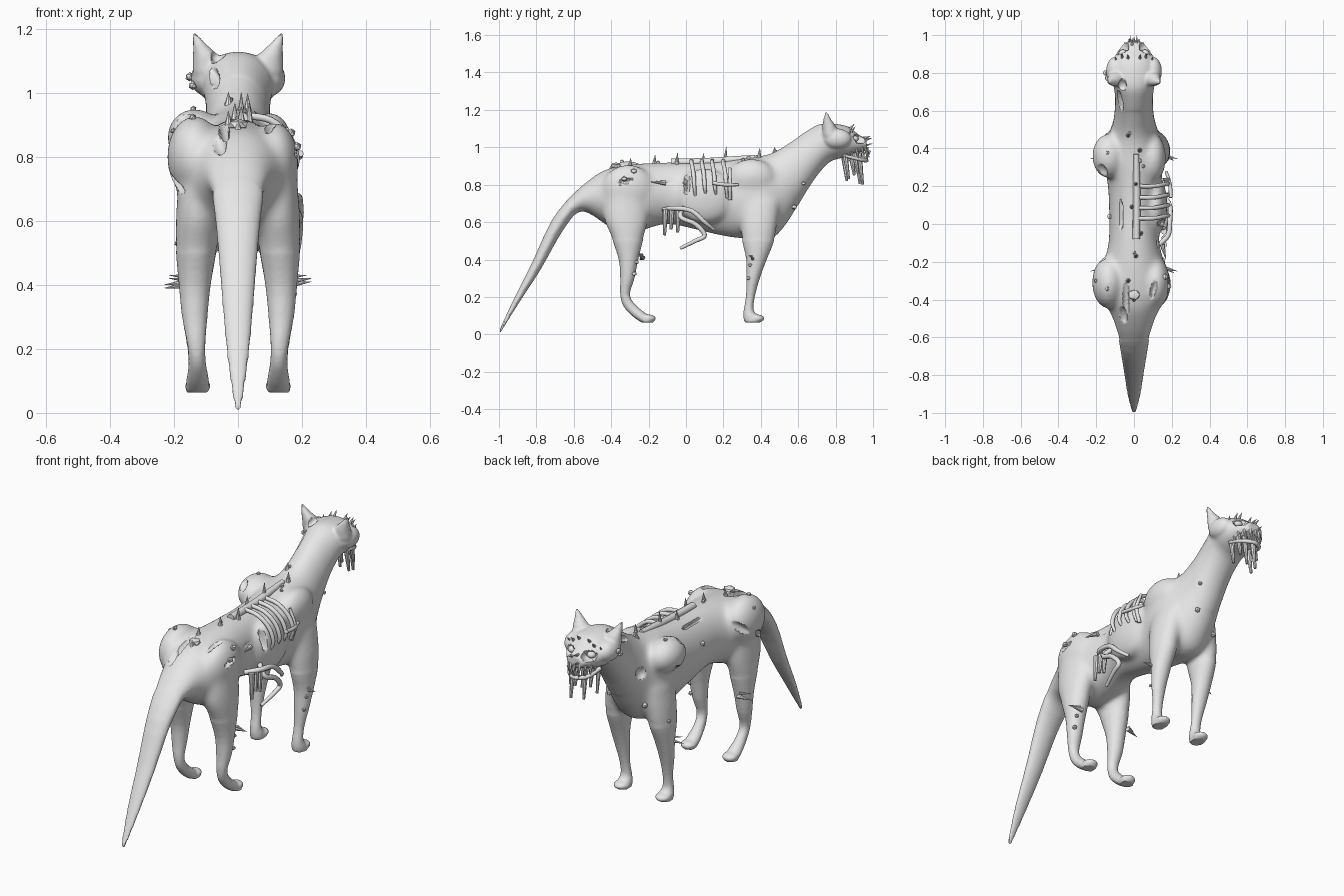
import bpy, bmesh, math, random
from mathutils import Vector, Matrix
from mathutils.bvhtree import BVHTree

if "Cube" in bpy.data.objects:
    bpy.data.objects.remove(bpy.data.objects["Cube"])

random.seed(4)
grey = bpy.data.materials.new("grey_hide")
grey.diffuse_color = (0.8, 0.8, 0.8, 1)
grey.use_nodes = True
grey.node_tree.nodes["Principled BSDF"].inputs["Base Color"].default_value = grey.diffuse_color


def activate(ob):
    bpy.ops.object.select_all(action='DESELECT')
    ob.select_set(True)
    bpy.context.view_layer.objects.active = ob


def shade(ob):
    activate(ob)
    bpy.ops.object.shade_smooth_by_angle(angle=math.radians(40))


def finish(name, bm, smooth=True):
    bmesh.ops.recalc_face_normals(bm, faces=bm.faces[:])
    me = bpy.data.meshes.new(name)
    bm.to_mesh(me)
    bm.free()
    ob = bpy.data.objects.new(name, me)
    bpy.context.collection.objects.link(ob)
    me.materials.append(grey)
    if smooth:
        shade(ob)
    return ob


def spline(points, steps=5):
    """Smooth curve through points of any dimension."""
    k = [Vector(p) for p in points]
    k = [2 * k[0] - k[1]] + k + [2 * k[-1] - k[-2]]
    out = []
    for a, b, c, d in zip(k, k[1:], k[2:], k[3:]):
        for t in (i / steps for i in range(steps)):
            out.append(.5 * (2 * b + (c - a) * t + (2 * a - 5 * b + 4 * c - d) * t ** 2
                             + (3 * b - a - 3 * c + d) * t ** 3))
    return out + [k[-2]]


def loft(bm, rings, n=24):
    """Each ring is (centre, half axis a, half axis b)."""
    loops = []
    for c, a, b in rings:
        loops.append([bm.verts.new(Vector(c) + Vector(a) * math.cos(t) + Vector(b) * math.sin(t))
                      for t in (2 * math.pi * i / n for i in range(n))])
    for p, q in zip(loops, loops[1:]):
        for i in range(n):
            bm.faces.new((p[i], p[(i + 1) % n], q[(i + 1) % n], q[i]))
    bm.faces.new(loops[0])
    bm.faces.new(loops[-1][::-1])


def placed(c, r, frame=Matrix.Identity(4)):
    return Matrix.Translation(c) @ frame @ Matrix.Diagonal((*r, 1))


def ellipsoid(bm, c, r, sub=3):
    bmesh.ops.create_icosphere(bm, subdivisions=sub, radius=1, matrix=placed(c, r))


def cone(bm, p, q, r1, r2=0.0, n=8):
    p, q = Vector(p), Vector(q)
    d = q - p
    m = Matrix.Translation((p + q) / 2) @ d.to_track_quat('Z', 'Y').to_matrix().to_4x4()
    bmesh.ops.create_cone(bm, cap_ends=True, segments=n, radius1=r1, radius2=max(r2, .0006),
                          depth=d.length, matrix=m)


def tube(name, paths, r):
    """Round tubes swept along smooth curves, thinner at the end."""
    bm = bmesh.new()
    for path in paths:
        pts = spline(path)
        rings, side = [], None
        for i, p in enumerate(pts):
            d = (pts[min(i + 1, len(pts) - 1)] - pts[max(i - 1, 0)]).normalized()
            side = d.orthogonal() if side is None else side - d * side.dot(d)
            side.normalize()
            w = r * (1 - .35 * max(0, i / len(pts) - .6) / .4)
            rings.append((p, side * w, d.cross(side) * w))
        loft(bm, rings, 10)
    return finish(name, bm)


# Tail, trunk, neck and head: top y, top z, bottom y, bottom z, half width
trunk = [(-1, .02, -.992, .008, .012), (-.92, .19, -.895, .165, .034), (-.82, .39, -.775, .35, .051),
         (-.72, .605, -.665, .545, .068), (-.61, .745, -.575, .655, .086), (-.5, .84, -.5, .635, .113),
         (-.42, .885, -.42, .58, .15), (-.32, .905, -.32, .54, .175), (-.22, .915, -.22, .56, .163),
         (-.1, .92, -.1, .59, .135), (.05, .92, .05, .56, .132), (.2, .93, .2, .525, .138),
         (.32, .945, .32, .51, .158), (.4, .955, .45, .505, .155), (.47, .975, .53, .58, .125),
         (.56, 1.03, .6, .69, .105), (.65, 1.09, .68, .82, .1), (.72, 1.125, .76, .915, .11),
         (.8, 1.125, .82, .94, .125), (.87, 1.11, .87, .95, .11), (.92, 1.07, .925, .97, .08),
         (.965, 1.045, .965, .985, .045)]
bm = bmesh.new()
# A ring is a five-number point while it is smoothed
loft(bm, [((0, (a + c) / 2, (b + d) / 2), (w, 0, 0), (0, (a - c) / 2, (b - d) / 2))
          for a, b, c, d, w in spline(trunk, 3)], 32)

# Legs: z, back y, front y, centre x, half width
fore = [(.72, .29, .5, .11, .055), (.6, .29, .49, .122, .065), (.5, .3, .472, .13, .062),
        (.4, .322, .432, .135, .05), (.3, .323, .395, .135, .04), (.2, .32, .368, .13, .028),
        (.13, .308, .362, .127, .029), (.095, .306, .39, .126, .036), (.064, .312, .4, .126, .037)]
hind = [(.74, -.44, -.2, .11, .075), (.62, -.44, -.2, .122, .072), (.52, -.4, -.225, .13, .065),
        (.4, -.36, -.255, .135, .05), (.3, -.352, -.275, .135, .04), (.21, -.352, -.3, .13, .028),
        (.15, -.335, -.262, .127, .028), (.1, -.29, -.2, .126, .036), (.064, -.24, -.175, .126, .037)]
for s in (-1, 1):
    for leg in (fore, hind):
        loft(bm, [((s * x, (a + b) / 2, z), (w, 0, 0), (0, (b - a) / 2, 0))
                  for z, a, b, x, w in spline(leg, 3)])
    for y in (.375, -.205):
        ellipsoid(bm, (s * .126, y, .085), (.041, .045, .022))
    # Ear and cheek
    loft(bm, [((s * .09, .775, 1.06), (.052, 0, 0), (0, .045, 0)),
              ((s * .1, .765, 1.115), (.041, 0, 0), (0, .036, 0)),
              ((s * .119, .755, 1.15), (.022, 0, 0), (0, .02, 0)),
              ((s * .14, .75, 1.192), (.004, 0, 0), (0, .005, 0))])
    ellipsoid(bm, (s * .1, .81, 1.045), (.048, .075, .055))
# Swollen shoulder, haunches and flank
ellipsoid(bm, (-.135, .36, .86), (.088, .12, .092))
ellipsoid(bm, (.1, .35, .84), (.07, .13, .1))
ellipsoid(bm, (-.135, -.31, .8), (.088, .14, .13))
ellipsoid(bm, (.115, -.31, .78), (.075, .14, .13))
ellipsoid(bm, (.115, .1, .74), (.062, .16, .15))
body = finish("body", bm, False)
activate(body)
m = body.modifiers.new("blend", 'REMESH')
m.mode, m.voxel_size = 'VOXEL', 0.008
bpy.ops.object.modifier_apply(modifier="blend")
# Soften the joints of the trunk strongly, everything else a little
group = body.vertex_groups.new(name="trunk")
group.add([v.index for v in body.data.vertices if v.co.z > .5 and -.62 < v.co.y < .6], 1, 'REPLACE')
for name, rounds in (("soften_joints", 60), ("soften", 3)):
    m = body.modifiers.new(name, 'SMOOTH')
    m.factor, m.iterations = 0.5, rounds
    if rounds > 10:
        m.vertex_group = "trunk"
    bpy.ops.object.modifier_apply(modifier=name)
if not body.data.materials:
    body.data.materials.append(grey)
hide = BVHTree.FromPolygons([v.co for v in body.data.vertices],
                            [p.vertices[:] for p in body.data.polygons])

# Eye sockets, torn flank and gashes, pressed into the hide
dents = [placed((s * .06, .925, 1.045), (.034, .04, .024)) for s in (-1, 1)]
dents += [placed((.17, .005, .82), (.05, .018, .075)), placed((.16, -.09, .815), (.04, .08, .016))]
for near, length, wide, direction in (
        ((-.08, .65, 1.05), .06, .016, (0, 1, .4)), ((-.06, -.42, .95), .12, .016, (0, 1, .2)),
        ((-.17, .28, .92), .04, .022, (0, 1, 0)), ((-.09, .05, .92), .08, .01, (0, 1, 0)),
        ((.1, -.35, .9), .06, .013, (.3, 1, 0)), ((-.2, -.2, .8), .09, .018, (0, 1, .6)),
        ((-.2, -.35, .72), .07, .014, (0, 1, .8)), ((-.07, -.5, .86), .05, .02, (0, 1, .3)),
        ((-.2, .35, .78), .06, .014, (0, .6, 1)), ((.2, -.33, .82), .045, .012, (0, 1, .3)),
        ((-.06, .74, 1.1), .03, .022, (0, 1, 0)), ((-.12, .55, .82), .035, .03, (0, 1, 1))):
    co, nrm, _, _ = hide.find_nearest(Vector(near))
    side = nrm.cross(Vector(direction)).normalized()
    frame = Matrix((side.cross(nrm), side, nrm)).transposed().to_4x4()
    dents.append(placed(co, (length, wide, .02), frame))
verts = body.data.vertices
normals = [v.normal.copy() for v in verts]
for dent in dents:
    inv = dent.inverted()
    inv3 = inv.to_3x3()
    for v, nrm in zip(verts, normals):
        p = inv @ v.co
        if p.length_squared < 1:
            d = inv3 @ -nrm
            a, b, c = d.dot(d), p.dot(d), p.dot(p) - 1
            v.co -= nrm * min(.05, (-b + math.sqrt(b * b - a * c)) / a)
body.data.update()
shade(body)

# Spikes along the back
bm = bmesh.new()
for x, y, h in ((0, -.4, .025), (-.03, -.3, .04), (.01, -.17, .045), (.035, -.05, .06), (-.01, .09, .05),
                (.01, .21, .075), (.03, .39, .05), (-.03, .47, .035)):
    co = hide.ray_cast(Vector((x, y, 2)), Vector((0, 0, -1)))[0]
    cone(bm, co - Vector((0, 0, .01)), co + Vector((0, .005, h)), .014)
ellipsoid(bm, (0, -.375, .9), (.035, .03, .02), 1)
finish("back_spikes", bm)

# Thorns on the legs
bm = bmesh.new()
for s in (-1, 1):
    for y, z in ((.345, .4), (-.25, .41)):
        cone(bm, (s * .15, y + .02, z), (s * .23, y, z + .01 * s), .013)
        cone(bm, (s * .16, y + .015, z + .015), (s * .215, y - .01, z + .02), .008)
finish("leg_thorns", bm)

# Lumps and studs stuck to the hide
bm = bmesh.new()
for near in ((-.14, .38, .98), (.06, .3, .97), (.04, .33, .98), (-.03, .47, 1.), (-.2, -.3, .88),
             (-.14, -.34, .91), (.16, -.28, .87), (.18, -.33, .83), (-.15, .04, .8), (0, -.15, .95),
             (.18, -.26, .32), (.18, -.24, .38), (.18, .32, .3), (.18, .34, .37),
             (.1, .64, .8), (-.1, .5, .63), (-.15, .8, 1.05), (-.15, .77, 1.02),
             (.06, .58, .68), (-.2, .42, .53)):
    co, nrm, _, _ = hide.find_nearest(Vector(near))
    r = random.uniform(.009, .016)
    ellipsoid(bm, co + nrm * r * .3, (r, r * 1.1, r), 1)
finish("studs", bm)

# Exposed spine, ribs and hanging entrails
tube("spine", [[(.012, -.08, .92), (.014, .14, .925), (.012, .37, .945)]], .02)
tube("ribs", [[(.01, y, .93), (.1, y, .915), (.16, y + .01, .86), (.183, y + .015, .79),
               (.165, y + .02, low)] for y, low in ((.03, .74), (.085, .75), (.14, .75), (.2, .73))], .011)
tube("rib_splints", [[(.195, .14, .81), (.19, .21, .80), (.17, .28, .8)],
                     [(.16, .235, .72), (.18, .235, .8), (.15, .235, .89)]], .01)
tube("entrails", [[(.12, -.12, .665), (.18, -.06, .675), (.19, .03, .66), (.19, .1, .6), (.16, .15, .56)],
                  [(.12, 0, .7), (.18, -.03, .63), (.19, .05, .59), (.185, .1, .53), (.18, .05, .5),
                   (.16, -.03, .46)]], .013)
bm = bmesh.new()
for y, z in ((-.11, .53), (-.075, .56), (-.04, .545)):
    cone(bm, (.16, y, .67), (.165, y - .005, z), .016, .008)
cone(bm, (.15, -.11, .81), (.17, -.19, .815), .014)
finish("torn_strips", bm)

# Lower jaw, teeth, hanging fangs, brow spikes and eyes
tube("jaw", [[(-.075, .85, .955), (-.055, .93, .935), (0, .965, .93), (.055, .93, .935),
              (.075, .85, .955)]], .011)
bm = bmesh.new()
for i in range(9):
    t = math.pi * i / 8
    x, y = .07 * math.cos(t), .89 + .09 * math.sin(t)
    cone(bm, (x, y - .015, 1.0), (x, y, .945 - .015 * (i % 2)), .01, n=6)
    cone(bm, (x * .9, y - .02, .93), (x, y + .01, .985), .008, n=6)
for x, y, z in ((-.06, .86, .82), (.06, .87, .83), (-.03, .93, .805), (.035, .945, .80),
                (0, .9, .85), (-.055, .91, .87), (.055, .92, .86)):
    cone(bm, (x, y - .02, .97), (x * 1.05, y, z), .015, .007)
for x, y, z in ((-.01, .975, 1.06), (.015, .985, 1.05), (-.02, .985, 1.02)):
    cone(bm, (x, .94, z - .015), (x, y + .012, z), .011, n=6)
finish("teeth", bm)
bm = bmesh.new()
for s in (-1, 1):
    for x, y, z in ((.03, .885, 1.095), (.06, .89, 1.08), (.09, .87, 1.06)):
        cone(bm, (s * x, y - .02, z - .01), (s * x * 1.1, y + .015, z + .03), .013, n=6)
    ellipsoid(bm, (s * .058, .9, 1.045), (.024, .024, .018), 2)
finish("brow_spikes_and_eyes", bm)
